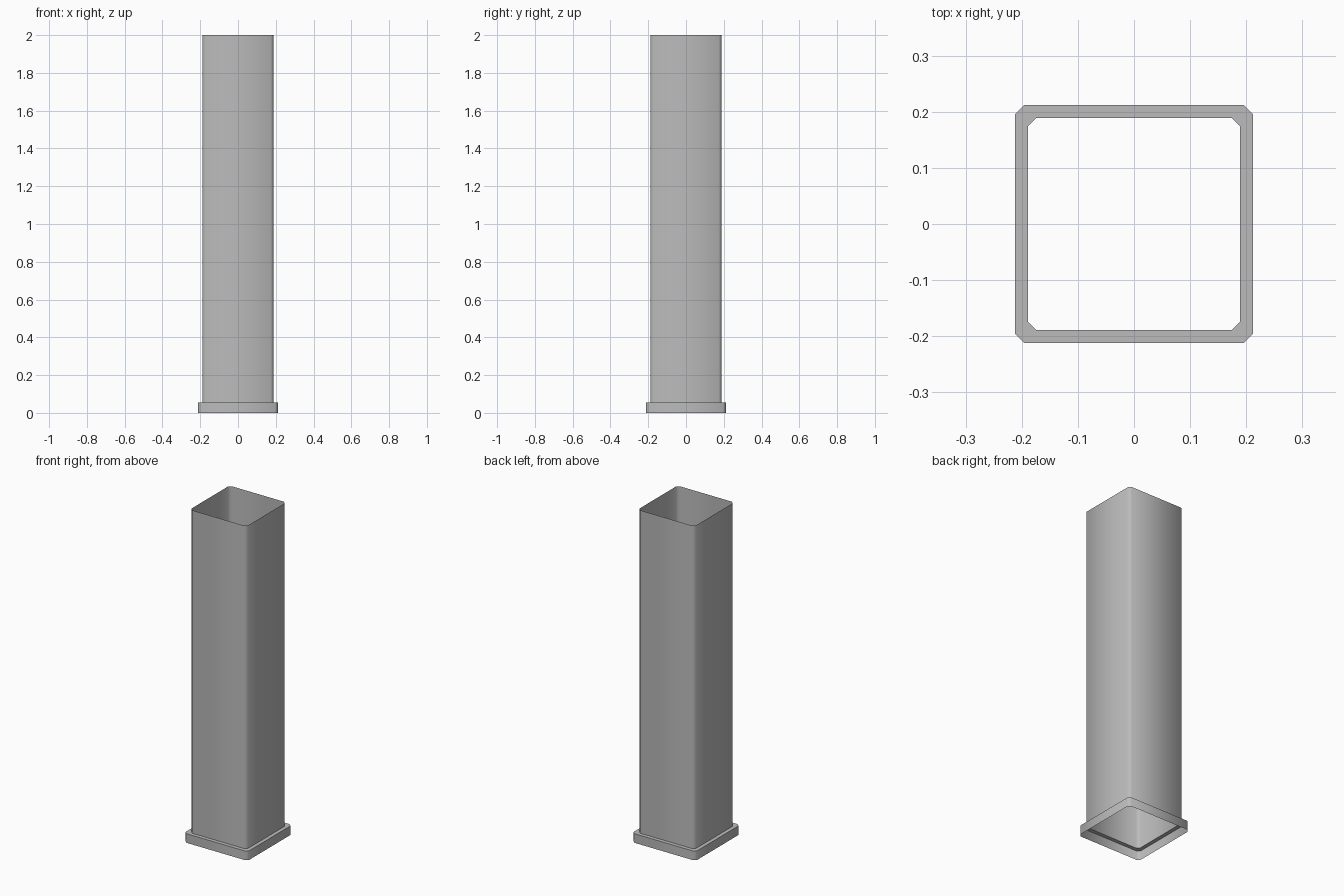
import bpy, bmesh, math

cube = bpy.data.objects.get("Cube")
if cube:
    bpy.data.objects.remove(cube, do_unlink=True)

grey = bpy.data.materials.new("plain grey")
grey.use_nodes = True
colour = (0.5, 0.5, 0.5, 1)
grey.diffuse_color = colour
grey.node_tree.nodes["Principled BSDF"].inputs["Base Color"].default_value = colour


def bevelled_square(half, cut, z):
    """Corner points of a square with clipped corners, anticlockwise."""
    a, b = half, half - cut
    return [(a, -b, z), (a, b, z), (b, a, z), (-b, a, z),
            (-a, b, z), (-a, -b, z), (-b, -a, z), (b, -a, z)]


def open_shell(name, sections):
    """Thin open skin through (half width, corner cut, height) sections."""
    bm = bmesh.new()
    rings = [[bm.verts.new(p) for p in bevelled_square(*s)] for s in sections]
    for low, high in zip(rings, rings[1:]):
        for i in range(len(low)):
            j = (i + 1) % len(low)
            bm.faces.new((low[i], low[j], high[j], high[i]))
    mesh = bpy.data.meshes.new(name)
    bm.to_mesh(mesh)
    bm.free()
    mesh.materials.append(grey)
    obj = bpy.data.objects.new(name, mesh)
    bpy.context.collection.objects.link(obj)
    bpy.ops.object.select_all(action="DESELECT")
    obj.select_set(True)
    bpy.context.view_layer.objects.active = obj
    bpy.ops.object.shade_smooth_by_angle(angle=math.radians(50))
    return obj


WALL, RIM, STEP = 0.189, 0.212, 0.055

# Tall square tube, open at both ends
open_shell("tube", [(WALL, 0.015, STEP), (WALL, 0.015, 2)])

# Wider collar with a flat ledge, hollow underneath
open_shell("base_collar", [(RIM, 0.016, 0), (RIM, 0.016, STEP), (WALL, 0.015, STEP)])
